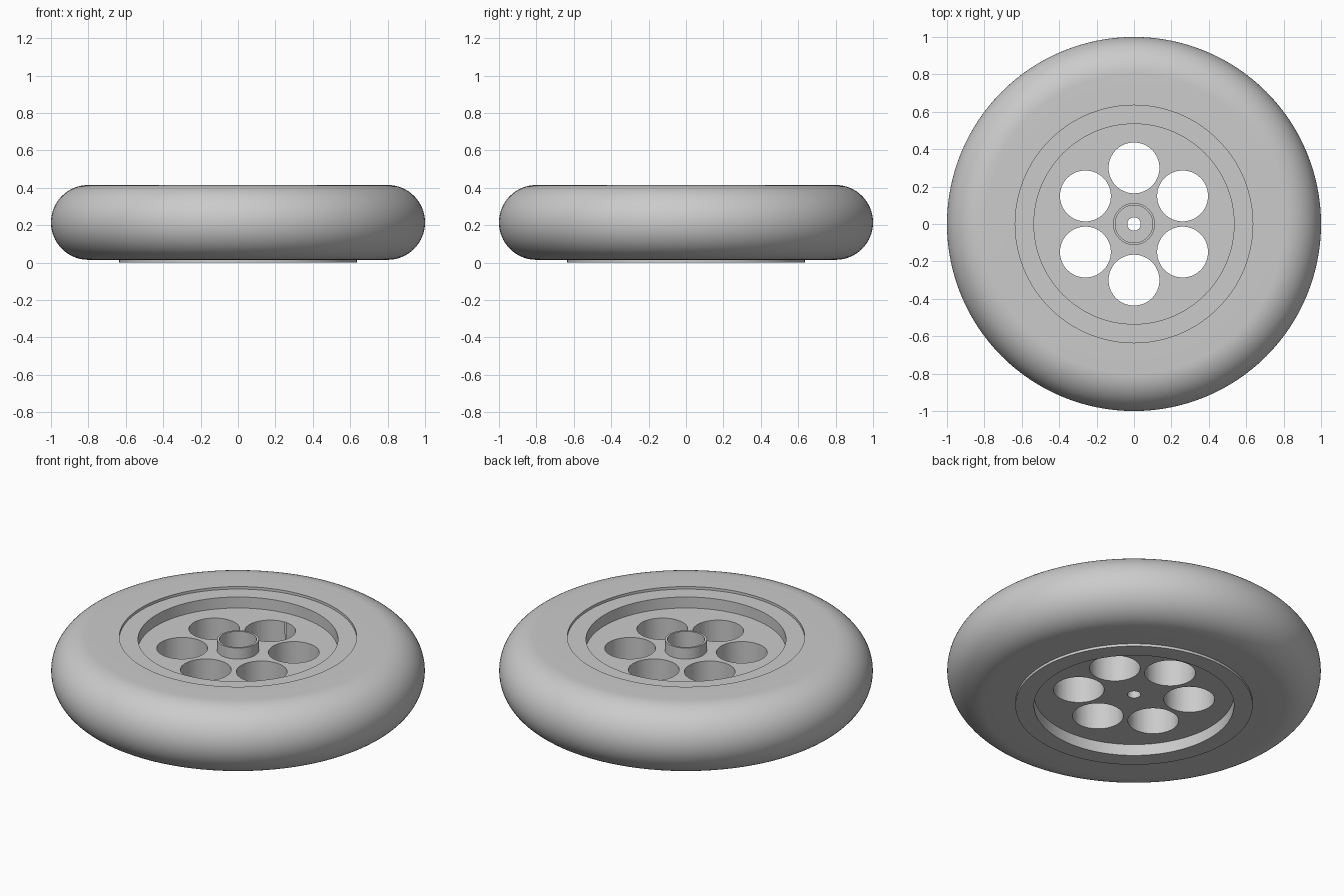
import bpy, bmesh
from math import sin, cos, pi, radians

cube = bpy.data.objects.get("Cube")
if cube:
    bpy.data.objects.remove(cube)


def material(name, rgb):
    mat = bpy.data.materials.new(name)
    mat.use_nodes = True
    mat.diffuse_color = (*rgb, 1)
    mat.node_tree.nodes["Principled BSDF"].inputs["Base Color"].default_value = (*rgb, 1)
    return mat


grey = material("plain grey", (0.6, 0.6, 0.6))


def activate(obj):
    bpy.ops.object.select_all(action="DESELECT")
    obj.select_set(True)
    bpy.context.view_layer.objects.active = obj


def lathe(name, profile, steps=128):
    """Spin a closed (radius, height) outline around z."""
    bm = bmesh.new()
    rings = []
    for i in range(steps):
        a = 2 * pi * i / steps
        rings.append([bm.verts.new((r * cos(a), r * sin(a), z)) for r, z in profile])
    n = len(profile)
    for i in range(steps):
        here, there = rings[i], rings[(i + 1) % steps]
        for j in range(n):
            k = (j + 1) % n
            bm.faces.new((here[j], there[j], there[k], here[k]))
    bmesh.ops.recalc_face_normals(bm, faces=bm.faces)
    mesh = bpy.data.meshes.new(name)
    bm.to_mesh(mesh)
    bm.free()
    mesh.materials.append(grey)
    obj = bpy.data.objects.new(name, mesh)
    bpy.context.collection.objects.link(obj)
    return obj


def smooth(obj):
    activate(obj)
    bpy.ops.object.shade_smooth_by_angle(angle=radians(30))


# Tyre: flat sides and a half-round tread
RIM_R, TYRE_MID, TYRE_HALF = 0.635, 0.215, 0.2
arc = [-pi / 2 + pi * i / 32 for i in range(33)]
tread = [(0.8 + TYRE_HALF * cos(a), TYRE_MID + TYRE_HALF * sin(a)) for a in arc]
tyre = lathe("tyre", [(RIM_R, TYRE_MID - TYRE_HALF)] + tread + [(RIM_R, TYRE_MID + TYRE_HALF)])
smooth(tyre)

# Rim, web and hub cup in one turned piece
TOP, WEB_TOP, WEB_LOW, CUP_FLOOR = 0.4, 0.335, 0.067, 0.2
RIM_IN, HUB_R, CUP_R, AXLE_R = 0.535, 0.112, 0.1, 0.036
rim = lathe("rim", [
    (RIM_R, 0), (RIM_R, TOP), (RIM_IN, TOP), (RIM_IN, WEB_TOP),
    (HUB_R, WEB_TOP), (HUB_R, TOP), (CUP_R, TOP), (CUP_R, CUP_FLOOR),
    (AXLE_R, CUP_FLOOR), (AXLE_R, WEB_LOW), (RIM_IN, WEB_LOW), (RIM_IN, 0)])

# Six round holes through the web
for i in range(6):
    a = radians(30 + 60 * i)
    bpy.ops.mesh.primitive_cylinder_add(
        vertices=64, radius=0.136, depth=1, location=(0.3 * cos(a), 0.3 * sin(a), 0.2))
    cutter = bpy.context.object
    cutter.name = "hole_cutter"
    cutter.hide_render = True
    cutter.data.materials.append(grey)
    activate(rim)
    cut = rim.modifiers.new("hole", "BOOLEAN")
    cut.operation = "DIFFERENCE"
    cut.solver = "EXACT"
    cut.object = cutter
    bpy.ops.object.modifier_apply(modifier=cut.name)
    bpy.data.objects.remove(cutter)
smooth(rim)
